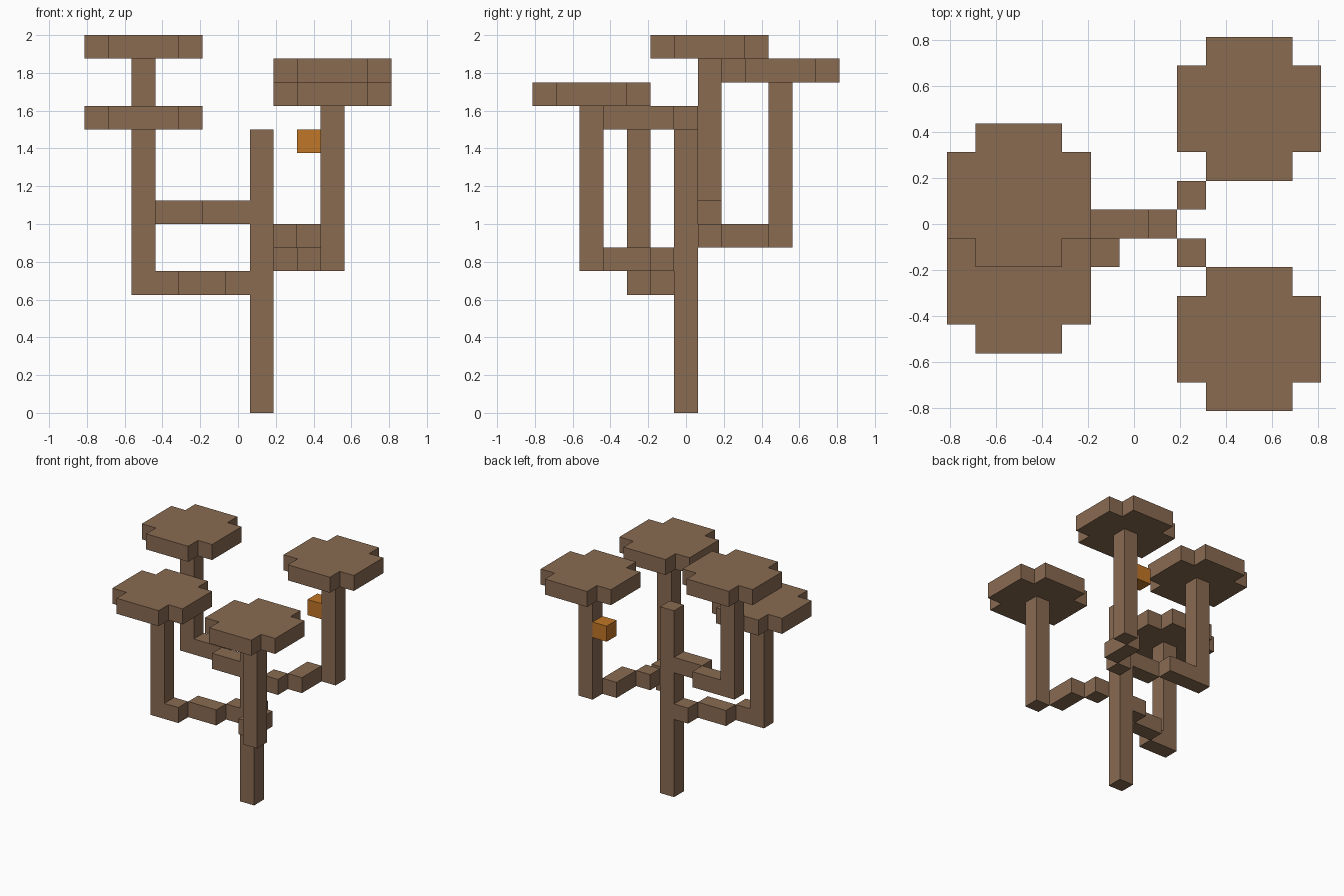
import bpy
import bmesh
from mathutils import Vector

U = 0.125  # size of one block

cube = bpy.data.objects.get("Cube")
if cube:
    bpy.data.objects.remove(cube, do_unlink=True)


def make_material(name, color):
    mat = bpy.data.materials.new(name)
    mat.use_nodes = True
    mat.diffuse_color = color
    mat.node_tree.nodes["Principled BSDF"].inputs["Base Color"].default_value = color
    return mat


BARK = make_material("brown_bark", (0.25, 0.145, 0.083, 1))
ORANGE = make_material("orange_fruit", (0.53, 0.18, 0.02, 1))


def finish(name, bm, mat):
    bmesh.ops.recalc_face_normals(bm, faces=bm.faces)
    mesh = bpy.data.meshes.new(name)
    bm.to_mesh(mesh)
    bm.free()
    mesh.materials.append(mat)
    obj = bpy.data.objects.new(name, mesh)
    bpy.context.collection.objects.link(obj)
    return obj


def blocks(name, first, last, mat=BARK):
    """Box covering all grid cells from first to last, inclusive."""
    lo = Vector([min(a, b) for a, b in zip(first, last)])
    hi = Vector([max(a, b) for a, b in zip(first, last)])
    size = (hi - lo + Vector((1, 1, 1))) * U
    center = (lo + hi) / 2 * U + Vector((0, 0, U / 2))
    bm = bmesh.new()
    bmesh.ops.create_cube(bm, size=1)
    for v in bm.verts:
        v.co = Vector([c * s for c, s in zip(v.co, size)]) + center
    return finish(name, bm, mat)


def canopy(name, x, y, z):
    """Flat square slab with its four corner blocks notched out."""
    outer, inner = 2.5 * U, 1.5 * U
    quarter = [(outer, -inner), (outer, inner), (inner, inner)]
    bm = bmesh.new()
    ring = []
    for turn in range(4):
        for px, py in quarter:
            for _ in range(turn):
                px, py = -py, px
            ring.append(bm.verts.new((x * U + px, y * U + py, z * U)))
    base = bm.faces.new(ring)
    top = bmesh.ops.extrude_face_region(bm, geom=[base], use_keep_orig=True)["geom"]
    bmesh.ops.translate(bm, vec=(0, 0, U),
                        verts=[g for g in top if isinstance(g, bmesh.types.BMVert)])
    return finish(name, bm, BARK)


def limb(name, x, y, z, segments):
    """Stepped branch at level z, upright stem and the canopy on top."""
    for n, (a, b) in enumerate(segments, 1):
        blocks(f"{name}_branch_{n}", (*a, z), (*b, z))
    blocks(f"{name}_stem", (x, y, z), (x, y, z + 6))
    canopy(f"{name}_canopy", x, y, z + 7)


# Trunk
blocks("trunk", (1, 0, 0), (1, 0, 11))

# Four limbs
limb("back_left", 4, 4, 7, [((2, 1), (2, 1)), ((3, 2), (3, 3))])
limb("front_left", 4, -4, 6, [((2, -1), (2, -1)), ((3, -2), (3, -3))])
limb("back_right", -4, 1, 8, [((0, 0), (-1, 0)), ((-2, 1), (-3, 1))])
limb("front_right", -4, -2, 5,
     [((0, 0), (0, 0)), ((-1, -1), (-2, -1)), ((-3, -2), (-3, -2))])

# Fruit on the side of the back left stem
blocks("fruit", (3, 4, 11), (3, 4, 11), ORANGE)
